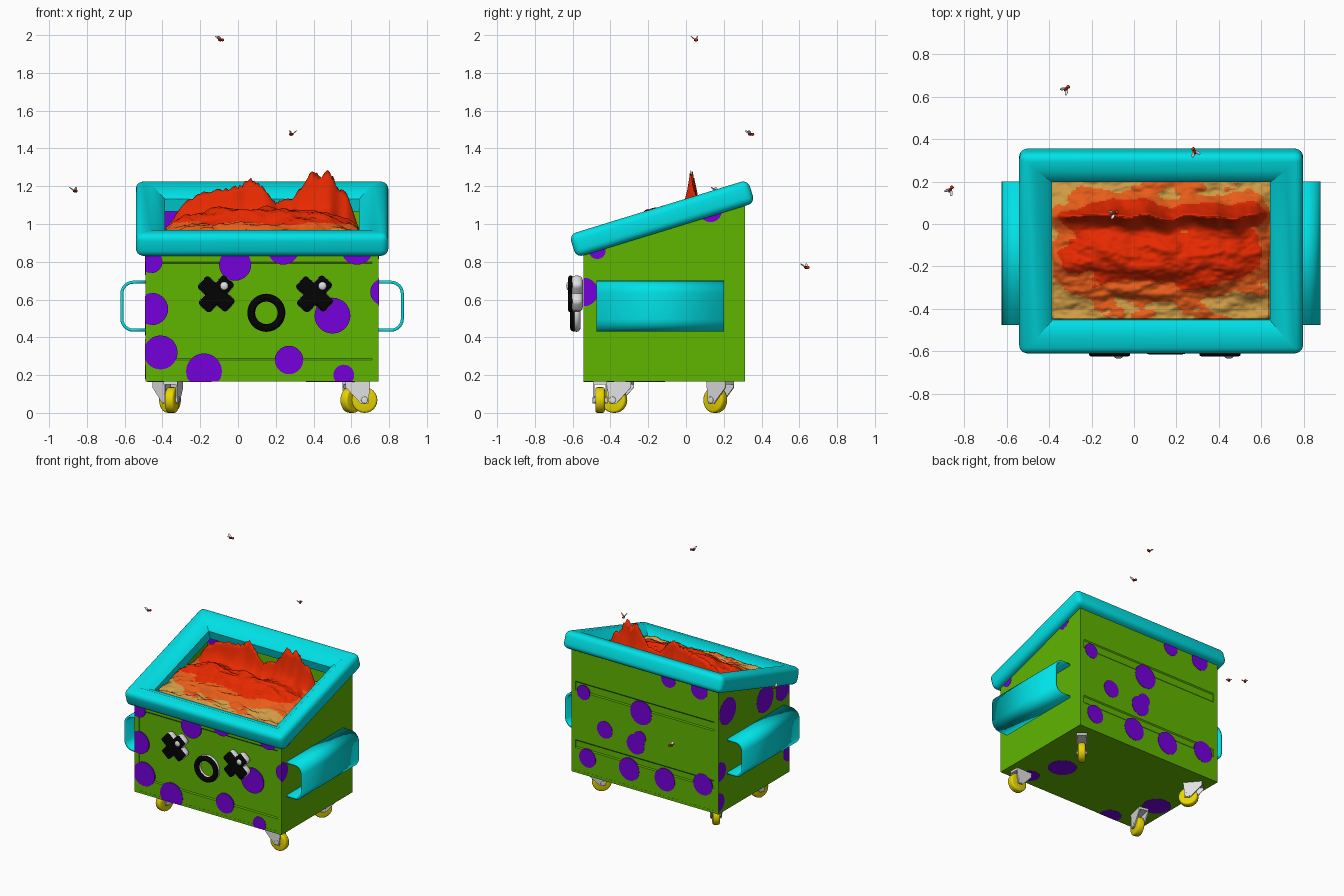
import bpy, bmesh, math
from mathutils import Vector, Matrix, noise

if "Cube" in bpy.data.objects:
    bpy.data.objects.remove(bpy.data.objects["Cube"])


def material(name, r, g, b):
    m = bpy.data.materials.new(name)
    m.use_nodes = True
    m.diffuse_color = (r, g, b, 1)
    m.node_tree.nodes["Principled BSDF"].inputs["Base Color"].default_value = (r, g, b, 1)
    return m


GREEN = material("green paint", .115, .46, 0)
PURPLE = material("purple paint", .18, 0, .72)
TEAL = material("teal plastic", 0, .78, .82)
RED = material("hot red", .8, .022, 0)
ORANGE = material("burnt orange", .8, .11, .01)
TAN = material("tan", .62, .33, .06)
BLACK = material("black", .001, .001, .001)
WHITE = material("pale grey", .75, .75, .75)
YELLOW = material("yellow rubber", .82, .68, 0)
MAROON = material("dark red", .2, .008, .006)


def finish(bm, name, *mats, smooth=False):
    bmesh.ops.recalc_face_normals(bm, faces=bm.faces)
    mesh = bpy.data.meshes.new(name)
    bm.to_mesh(mesh)
    bm.free()
    ob = bpy.data.objects.new(name, mesh)
    bpy.context.collection.objects.link(ob)
    for m in mats:
        mesh.materials.append(m)
    if smooth:
        mesh.shade_smooth()
    return ob


def prism(name, polygons, axis, lo, hi, mat):
    """Extrude flat outlines along one axis."""
    bm = bmesh.new()
    for pts in polygons:
        rings = []
        for t in (lo, hi):
            ring = []
            for p in pts:
                co = list(p)
                co.insert("xyz".index(axis), t)
                ring.append(bm.verts.new(co))
            rings.append(ring)
            bm.faces.new(ring)
        a, b = rings
        for i in range(len(a)):
            bm.faces.new((a[i - 1], a[i], b[i], b[i - 1]))
    return finish(bm, name, mat)


def bevel(ob, width, segments=4):
    m = ob.modifiers.new("rounding", "BEVEL")
    m.width, m.segments, m.limit_method = width, segments, "ANGLE"
    m.angle_limit = math.radians(35)
    ob.data.shade_smooth()


def settle(ob, name, mat):
    ob.name = name
    ob.data.materials.append(mat)
    ob.data.shade_smooth()
    return ob


def ball(name, loc, scale, mat, rot=(0, 0, 0)):
    bpy.ops.mesh.primitive_uv_sphere_add(segments=12, ring_count=8, radius=1, location=loc, rotation=rot)
    ob = settle(bpy.context.object, name, mat)
    ob.scale = scale
    return ob


# Container shell: sloping sides, stepped front and back, floor
X0, X1, Y0, Y1, FLOOR, SLOPE = -.49, .745, -.542, .312, .166, .307


def top(y):
    return .89 + SLOPE * (y - Y0)


side = [(Y0, FLOOR), (Y1, FLOOR), (Y1, top(Y1)), (Y0, top(Y0))]
prism("left_wall", [side], "x", X1 - .035, X1, GREEN)
prism("right_wall", [side], "x", X0, X0 + .035, GREEN)


def stepped_wall(name, outer, inward, height, grooves):
    pts = [(outer + inward * .03, FLOOR), (outer, FLOOR)]
    for a, b in grooves:
        pts += [(outer, a), (outer + inward * .006, a + .008), (outer + inward * .006, b - .008), (outer, b)]
    pts += [(outer, height), (outer + inward * .03, height)]
    prism(name, [pts], "x", X0 + .035, X1 - .035, GREEN)


stepped_wall("front_wall", Y0 + .001, 1, top(Y0), [(.28, .8)])
stepped_wall("back_wall", Y1 - .001, -1, top(Y1 - .03), [(.355, .415), (.79, .86)])
prism("floor", [[(X0, Y0), (X1, Y0), (X1, Y1), (X0, Y1)]], "z", FLOOR, FLOOR + .02, GREEN)


# Painted spots, clipped at the edges of each wall
def spots(name, axis, lo, hi, bounds, dots, slanted=False):
    a0, a1, b0, b1 = bounds
    polys = []
    for a, b, r in dots:
        pts = []
        for i in range(28):
            t = math.tau * i / 28
            u = min(max(a + r * math.cos(t), a0), a1)
            v = min(max(b + r * math.sin(t), b0), top(u) if slanted else b1)
            pts.append((round(u, 4), round(v, 4)))
        polys.append(list(dict.fromkeys(pts)))
    prism(name, polys, axis, lo, hi, PURPLE)


spots("front_spots", "y", Y0 - .0015, Y0 + .007, (X0, X1, FLOOR, .88),
      [(-.455, .55, .085), (-.41, .32, .09), (-.18, .22, .095), (-.015, .785, .085), (.27, .28, .075),
       (.5, .515, .095), (.56, .2, .055), (.24, .87, .085), (.63, .87, .085), (-.46, .8, .06), (.77, .64, .07)])
spots("back_spots", "y", Y1 - .007, Y1 + .0015, (X0, X1, FLOOR, 1.13),
      [(.645, .79, .055), (.16, .765, .09), (.465, .555, .065), (.205, .515, .075), (.17, .575, .05), (.61, .3, .07),
       (.26, .31, .085), (-.04, .31, .085), (-.36, .36, .08), (-.33, 1.07, .07), (-.07, 1.08, .06)])
spots("right_spots", "x", X0 - .0015, X0 + .003, (Y0, Y1, FLOOR, 2),
      [(.2, .91, .1), (-.25, .83, .1), (-.46, .82, .08), (.29, .48, .07), (.31, .25, .07),
       (-.54, .55, .07), (-.54, .32, .07)], True)
spots("left_spots", "x", X1 - .003, X1 + .0015, (Y0, Y1, FLOOR, 2),
      [(-.54, .64, .075), (-.47, .86, .045), (.13, 1.07, .06)], True)
spots("bottom_spots", "z", FLOOR - .0015, FLOOR + .003, (X0, X1, Y0, Y1),
      [(.46, -.22, .1), (-.38, -.21, .1), (-.22, -.52, .08), (.56, -.45, .07)])
spots("inner_spots", "y", Y1 - .0345, Y1 - .028, (X0 + .035, X1, FLOOR, 1.11), [(-.36, 1.05, .1)])

# Thick rim: one section swept round a tilted rectangle, rounded on the outside only
bm = bmesh.new()
section = [(0, -.068), (0, .06), (.08, .06), (.155, .0), (.155, -.068)]
hx, hy = .668, .495
rings = []
for sx, sy in ((-1, -1), (1, -1), (1, 1), (-1, 1)):
    rings.append([bm.verts.new((sx * (hx - d), sy * (hy - d), h)) for d, h in section])
for i in range(4):
    a, b = rings[i - 1], rings[i]
    for j in range(len(section)):
        bm.faces.new((a[j - 1], a[j], b[j], b[j - 1]))
outer = {v for ring in rings for v in ring[:2]}
bmesh.ops.bevel(bm, geom=[e for e in bm.edges if set(e.verts) <= outer], offset=.038, segments=5,
                profile=.5, affect="EDGES")
rim = finish(bm, "rim", TEAL, smooth=True)
rim.data.set_sharp_from_angle(angle=math.radians(45))
rim.location = (.1275, -.128, 1.032)
rim.rotation_euler.x = math.atan(SLOPE)

# Side pockets: thin rounded channels
for name, wall, s in (("left_pocket", X1, 1), ("right_pocket", X0, -1)):
    path = [(0, .692)]
    for cz, start in ((.632, 90), (.498, 0)):
        for k in range(7):
            t = math.radians(start - k * 15)
            path.append((.065 + .06 * math.cos(t), cz + .06 * math.sin(t)))
    path.append((0, .438))
    bm = bmesh.new()
    rows = [[bm.verts.new((wall + s * u, y, z)) for u, z in path] for y in (-.475, .2)]
    for i in range(len(path) - 1):
        bm.faces.new((rows[0][i], rows[0][i + 1], rows[1][i + 1], rows[1][i]))
    ob = finish(bm, name, TEAL, smooth=True)
    thick = ob.modifiers.new("thickness", "SOLIDIFY")
    thick.thickness, thick.offset = .016, 0


# Swivel casters
def caster(name, x, y, turn):
    spin = Matrix.Translation((x, y, 0)) @ Matrix.Rotation(math.radians(turn), 4, "Z")
    parts = []
    for s in (-1, 1):
        parts.append(prism(name + "_fork", [[(-.03, .155), (.1, .155), (.1, .135), (.02, .05), (-.02, .05)]],
                           "x", s * .033 - .004, s * .033 + .004, WHITE))
    parts.append(prism(name + "_plate", [[(-.037, -.03), (.037, -.03), (.037, .1), (-.037, .1)]],
                       "z", .15, FLOOR, WHITE))
    for part, r, w, m in (("wheel", .068, .05, YELLOW), ("axle", .018, .08, WHITE)):
        bpy.ops.mesh.primitive_cylinder_add(vertices=24, radius=r, depth=w)
        ob = settle(bpy.context.object, name + "_" + part, m)
        ob.data.transform(Matrix.Translation((0, 0, .068)) @ Matrix.Rotation(math.pi / 2, 4, "Y"))
        bevel(ob, .012 if part == "wheel" else .003, 3)
        parts.append(ob)
    for ob in parts:
        ob.data.transform(spin)


caster("front_left_caster", .67, -.455, 90)
caster("front_right_caster", -.35, -.38, -14)
caster("back_left_caster", .6, .155, -40)
caster("back_right_caster", -.36, .155, 40)

# Face: crossed eyes and a ring mouth, pale behind and black in front
for eye, x in (("right_eye", -.115), ("left_eye", .405)):
    for layer, y, size, round_off, m in (("back", -.579, (.209, .066, .088, 1), .026, WHITE),
                                         ("front", -.611, (.202, .026, .081, 1), .012, BLACK)):
        for angle in (42, -48):
            bpy.ops.mesh.primitive_cube_add(size=1, location=(x, y, .63), rotation=(0, math.radians(angle), 0))
            ob = settle(bpy.context.object, eye + "_" + layer, m)
            ob.data.transform(Matrix.Diagonal(size))
            bevel(ob, round_off)
    ball(eye + "_glint", (x + .042, -.62, .672), (.023, .014, .023), WHITE)
for layer, y, minor, m in (("back", -.579, .021, WHITE), ("front", -.594, .0195, BLACK)):
    bpy.ops.mesh.primitive_torus_add(major_segments=40, minor_segments=12, major_radius=.08, minor_radius=minor,
                                     location=(.15, y, .53), rotation=(math.pi / 2, 0, 0))
    settle(bpy.context.object, "mouth_" + layer, m)

# Molten heap: a rough mound in front of a thin jagged ridge, tucked under the rim
RIDGE = [(-.46, .9), (-.38, .98), (-.3, 1.1), (-.22, 1.17), (0, 1.21), (.07, 1.25), (.14, 1.2), (.2, 1.13),
         (.28, 1.14), (.35, 1.23), (.39, 1.31), (.43, 1.26), (.49, 1.3), (.53, 1.2), (.58, 1.17), (.64, .98), (.71, .9)]


def ridge(x):
    for (a, p), (b, q) in zip(RIDGE, RIDGE[1:]):
        if x <= b:
            return p + (q - p) * (x - a) / (b - a)
    return RIDGE[-1][1]


def heap(x, y):
    rough = noise.fractal(Vector((x * 7, y * 14, .3)), .9, 2.1, 4)
    ends = max(0, 1 - abs((x - .13) / .58) ** 4)
    mound = .13 * math.exp(-((y + .15) / .15) ** 2) * ends
    base = .915 + .03 * ends + mound + .026 * rough
    edge = ridge(x) - .012 * abs(rough)
    blade = math.exp(-abs(y - .035 - .025 * noise.noise(Vector((x * 9, .5, 0))) - .008 * rough) / .04)
    z = base + max(0, edge - base) * blade
    if abs(x - .1275) > .51 or y < -.452 or y > .2:
        z = min(z, .95 + SLOPE * (y + .13))
    return z


bm = bmesh.new()
bmesh.ops.create_grid(bm, x_segments=140, y_segments=110, size=.5)
for v in bm.verts:
    v.co.x, v.co.y = .1275 + v.co.x * 1.165, -.115 + v.co.y * .795
    v.co.z = heap(v.co.x, v.co.y)
for f in bm.faces:
    c = f.calc_center_median()
    level = c.z + .035 * noise.noise(Vector((c.x * 5, c.y * 12, 2)))
    f.material_index = 0 if level > 1.005 else 1 if level > .955 else 2
finish(bm, "molten_heap", RED, ORANGE, TAN, smooth=True)

# Hovering flies
for i, (x, y, z, turn) in enumerate([(-.095, .05, 1.975, .4), (.285, .34, 1.475, 2), (-.865, .16, 1.175, 1),
                                     (-.32, .635, .77, .8)]):
    ahead = Vector((math.cos(turn), math.sin(turn), 0))
    across = Vector((-ahead.y, ahead.x, 0))
    here = Vector((x, y, z))
    ball(f"fly_{i}_body", here, (.013, .008, .008), MAROON, (0, 0, turn))
    ball(f"fly_{i}_head", here + ahead * .015, (.008, .009, .008), RED, (0, 0, turn))
    for s in (-1, 1):
        ball(f"fly_{i}_wing", here - ahead * .01 + across * s * .012 + Vector((0, 0, .011)),
             (.017, .008, .002), WHITE, (s * .5, .6, turn - s * .7))
